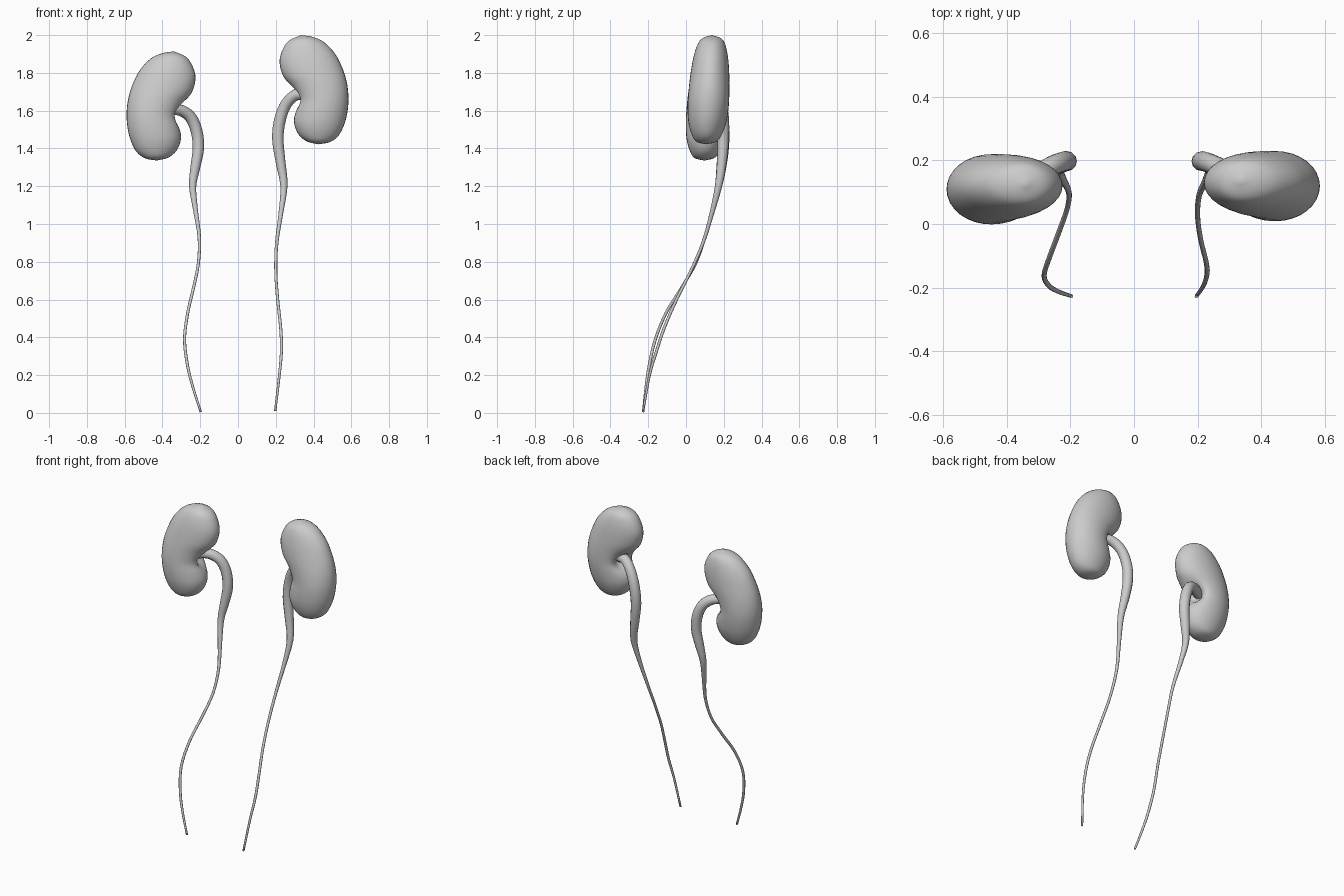
import bpy, bmesh, math
from mathutils import Vector

if "Cube" in bpy.data.objects:
    bpy.data.objects.remove(bpy.data.objects["Cube"])

# Kidney stations: outer x,z / inner x,z / half depth, top pole to bottom pole
STATIONS = [
    (.335, 2.0, .335, 2.0, 0),
    (.40, 1.989, .272, 1.972, .052),
    (.458, 1.961, .237, 1.925, .076),
    (.515, 1.90, .220, 1.86, .092),
    (.555, 1.82, .238, 1.785, .102),
    (.578, 1.74, .283, 1.725, .107),
    (.585, 1.66, .312, 1.66, .109),
    (.578, 1.585, .302, 1.60, .107),
    (.56, 1.52, .297, 1.535, .098),
    (.53, 1.465, .32, 1.475, .078),
    (.485, 1.433, .365, 1.437, .052),
    (.425, 1.422, .425, 1.422, 0),
]


def smooth_path(points, steps):
    """Catmull-Rom interpolation of equally long tuples."""
    p = [Vector(q) for q in points]
    p = [2 * p[0] - p[1]] + p + [2 * p[-1] - p[-2]]
    out = []
    for i in range(1, len(p) - 2):
        a, b, c, d = p[i - 1:i + 3]
        for k in range(steps):
            t = k / steps
            out.append(.5 * (2 * b + (c - a) * t + (2 * a - 5 * b + 4 * c - d) * t ** 2
                             + (3 * b - a - 3 * c + d) * t ** 3))
    return out + [p[-2]]


def finish(bm, name):
    bmesh.ops.recalc_face_normals(bm, faces=bm.faces)
    mesh = bpy.data.meshes.new(name)
    bm.to_mesh(mesh)
    bm.free()
    for f in mesh.polygons:
        f.use_smooth = True
    obj = bpy.data.objects.new(name, mesh)
    bpy.context.collection.objects.link(obj)
    return obj


def skin(bm, rings):
    for a, b in zip(rings, rings[1:]):
        n = max(len(a), len(b))
        for j in range(n):
            k = (j + 1) % n
            if len(a) == 1:
                bm.faces.new((a[0], b[j], b[k]))
            elif len(b) == 1:
                bm.faces.new((a[j], b[0], a[k]))
            else:
                bm.faces.new((a[j], b[j], b[k], a[k]))


def kidney(name, side, shift):
    bm = bmesh.new()
    hilum = Vector((.31, .15, 1.665))
    rows = smooth_path(STATIONS, 4)
    rings = []
    for i, (ox, oz, ix, iz, d) in enumerate(rows):
        n = 1 if i in (0, len(rows) - 1) else 32
        ring = []
        for j in range(n):
            a = 2 * math.pi * j / n
            u = (1 + math.cos(a)) / 2
            x, z = ix + (ox - ix) * u, iz + (oz - iz) * u
            y = .107 + .03 * (z - 1.42) / .58 + d * math.sin(a)
            p = Vector((x, y, z))
            # hollow where the tube enters
            p += Vector((.95, -.25, 0)) * .075 * math.exp(-((p - hilum).length / .05) ** 2)
            p += Vector(shift)
            ring.append(bm.verts.new((side * p.x, p.y, p.z)))
        rings.append(ring)
    skin(bm, rings)
    return finish(bm, name)


def ureter(name, points, sides=12):
    bm = bmesh.new()
    path = smooth_path(points, 4)
    rings = []
    for i, q in enumerate(path):
        p = Vector(q[:3])
        t = Vector(path[min(i + 1, len(path) - 1)][:3]) - Vector(path[max(i - 1, 0)][:3])
        t.normalize()
        u = t.cross(Vector((0, 1, 0))).normalized()
        v = t.cross(u)
        rings.append([bm.verts.new(p + q[3] * (u * math.cos(2 * math.pi * j / sides)
                                               + v * math.sin(2 * math.pi * j / sides)))
                      for j in range(sides)])
    skin(bm, rings)
    bm.faces.new(rings[0])
    bm.faces.new(rings[-1])
    return finish(bm, name)


# Kidneys, the one at -x sits lower
kidney("kidney_high", 1, (0, 0, 0))
kidney("kidney_low", -1, (.005, -.01, -.086))

# Ureters: x, y, z, radius from hilum to bottom end
ureter("ureter_high", [
    (.38, .13, 1.68, .03), (.31, .16, 1.685, .03), (.255, .185, 1.635, .03),
    (.222, .197, 1.55, .031), (.211, .197, 1.45, .03), (.225, .19, 1.33, .026),
    (.243, .172, 1.2, .019), (.226, .135, 1.05, .012), (.205, .09, .9, .009),
    (.2, .025, .75, .008), (.21, -.05, .6, .008), (.226, -.115, .45, .008),
    (.23, -.155, .33, .008), (.219, -.193, .2, .007), (.197, -.227, .01, .006)])
ureter("ureter_low", [
    (-.385, .12, 1.60, .03), (-.315, .155, 1.605, .03), (-.255, .185, 1.57, .031),
    (-.22, .198, 1.495, .031), (-.21, .197, 1.40, .03), (-.226, .187, 1.3, .026),
    (-.24, .172, 1.2, .019), (-.226, .143, 1.08, .013), (-.205, .1, .93, .009),
    (-.21, .05, .79, .008), (-.236, -.025, .66, .008), (-.266, -.105, .53, .008),
    (-.283, -.162, .39, .008), (-.267, -.195, .25, .008), (-.237, -.213, .13, .007),
    (-.197, -.227, .005, .006)])
